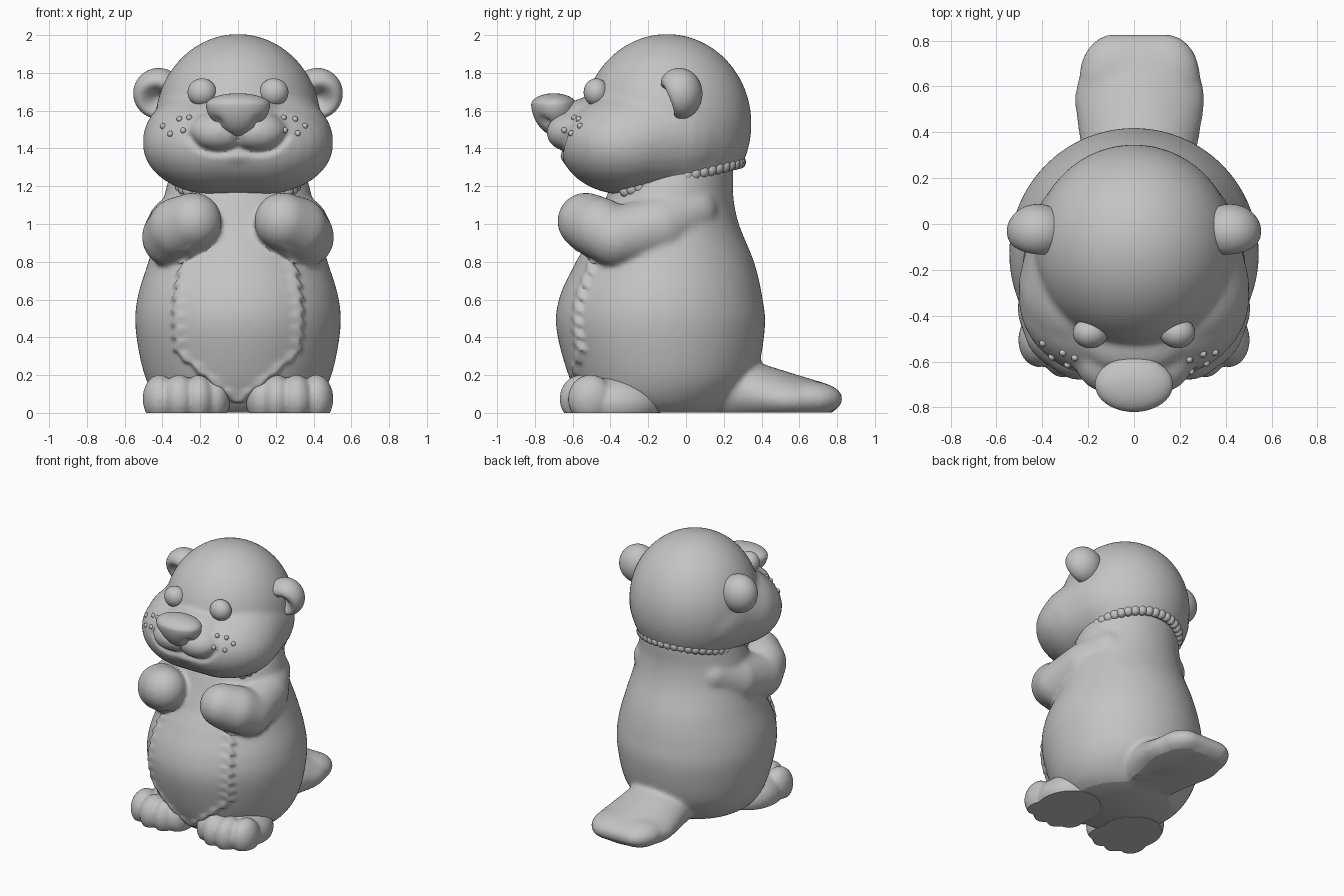
import bpy, bmesh, math
from mathutils import Vector, Matrix

cube = bpy.data.objects.get("Cube")
if cube:
    bpy.data.objects.remove(cube, do_unlink=True)

grey = bpy.data.materials.new("plain grey")
grey.use_nodes = True
grey.diffuse_color = (0.55, 0.55, 0.55, 1)
for node in grey.node_tree.nodes:
    if node.type == 'BSDF_PRINCIPLED':
        node.inputs["Base Color"].default_value = (0.55, 0.55, 0.55, 1)


def ball(bm, centre, radii, seg=32):
    m = Matrix.Translation(centre) @ Matrix.Diagonal((*radii, 1))
    bmesh.ops.create_uvsphere(bm, u_segments=seg, v_segments=seg // 2, radius=1, matrix=m)


def chain(bm, a, ra, b, rb, steps=8):
    """Row of balls from a to b, with changing radii."""
    for i in range(steps + 1):
        t = i / steps
        ball(bm, Vector(a).lerp(Vector(b), t), Vector(ra).lerp(Vector(rb), t))


def spline(rows, steps):
    """Catmull-Rom through rows of numbers."""
    out = []
    for i in range(len(rows) - 1):
        p = [rows[max(0, min(len(rows) - 1, i + k))] for k in (-1, 0, 1, 2)]
        for s in range(steps):
            t = s / steps
            out.append([0.5 * (2 * b + (c - a) * t + (2 * a - 5 * b + 4 * c - d) * t * t
                               + (3 * b - a - 3 * c + d) * t ** 3)
                        for a, b, c, d in zip(*p)])
    return out + [list(rows[-1])]


def loft(bm, rows, n=64):
    """Oval rings given as height, half width, front y, back y."""
    rings = []
    for z, w, f, b in rows:
        angles = [2 * math.pi * i / n for i in range(n)]
        rings.append([bm.verts.new((w * math.cos(a), (f + b) / 2 + (b - f) / 2 * math.sin(a), z))
                      for a in angles])
    for lo, hi in zip(rings, rings[1:]):
        for i in range(n):
            j = (i + 1) % n
            bm.faces.new((lo[i], lo[j], hi[j], hi[i]))
    bm.faces.new(rings[0][::-1])
    bm.faces.new(rings[-1])


def make(name, bm):
    mesh = bpy.data.meshes.new(name)
    bm.to_mesh(mesh)
    bm.free()
    obj = bpy.data.objects.new(name, mesh)
    bpy.context.collection.objects.link(obj)
    mesh.materials.append(grey)
    return obj


def blend(obj, voxel, rounds):
    """Fuse overlapping solids into one soft skin."""
    mod = obj.modifiers.new("fuse", 'REMESH')
    mod.mode = 'VOXEL'
    mod.voxel_size = voxel
    mod = obj.modifiers.new("soften", 'SMOOTH')
    mod.factor = 0.5
    mod.iterations = rounds
    bpy.context.view_layer.update()
    deps = bpy.context.evaluated_depsgraph_get()
    mesh = bpy.data.meshes.new_from_object(obj.evaluated_get(deps))
    obj.modifiers.clear()
    obj.data = mesh
    mesh.materials.clear()
    mesh.materials.append(grey)


def cut(obj, point, normal, relax=0):
    """Relax the skin, slice away the far side of the plane and cap it."""
    bm = bmesh.new()
    bm.from_mesh(obj.data)
    for _ in range(relax):
        bmesh.ops.smooth_vert(bm, verts=bm.verts, factor=0.5,
                              use_axis_x=True, use_axis_y=True, use_axis_z=True)
    bmesh.ops.bisect_plane(bm, geom=bm.verts[:] + bm.edges[:] + bm.faces[:], plane_co=point,
                           plane_no=normal, clear_inner=True)
    bmesh.ops.holes_fill(bm, edges=[e for e in bm.edges if e.is_boundary], sides=0)
    bm.to_mesh(obj.data)
    bm.free()


def dent(obj, centre, axis, size, depth):
    """Press a soft hollow into the side facing the axis."""
    axis = Vector(axis).normalized()
    for v in obj.data.vertices:
        rel = v.co - Vector(centre)
        along = rel.dot(axis)
        if along > 0:
            v.co -= axis * depth * math.exp(-((rel - axis * along).length / size) ** 2)


# body with arms and flat tail
bm = bmesh.new()
loft(bm, spline([(-0.03, 0.28, -0.43, 0.15), (0.05, 0.41, -0.53, 0.26), (0.2, 0.495, -0.61, 0.37),
                 (0.45, 0.543, -0.675, 0.418), (0.62, 0.53, -0.655, 0.403), (0.8, 0.475, -0.57, 0.36),
                 (1.0, 0.42, -0.48, 0.28), (1.15, 0.39, -0.42, 0.25), (1.3, 0.35, -0.35, 0.25),
                 (1.45, 0.30, -0.30, 0.22)], 8))
for s in (-1, 1):
    arm = [((s * 0.25, 0.04, 1.07), 0.13), ((s * 0.315, -0.14, 0.985), 0.168),
           ((s * 0.35, -0.37, 0.93), 0.16), ((s * 0.315, -0.46, 0.98), 0.163),
           ((s * 0.237, -0.53, 1.015), 0.152)]
    for (a, ra), (b, rb) in zip(arm, arm[1:]):
        chain(bm, a, [ra] * 3, b, [rb] * 3)
chain(bm, (0.02, 0.25, 0.12), (0.24, 0.2, 0.18), (0.025, 0.54, 0.07), (0.285, 0.285, 0.12))
chain(bm, (-0.09, 0.64, 0.075), (0.15, 0.19, 0.095), (0.14, 0.64, 0.075), (0.15, 0.19, 0.095))
body = make("body", bm)
blend(body, 0.0135, 14)

# raised belly patch with a ragged fur edge
normals = [v.normal.copy() for v in body.data.vertices]
for v, n in zip(body.data.vertices, normals):
    x, y, z = v.co
    if y < -0.2 and z < 0.9:
        side = 0.335 - 0.5 * (z - 0.5) ** 2 - 0.9 * max(0, 0.32 - z)
        side += 0.032 * (1 - (z / 0.066) % 1)
        t = max(0, min(1, (side - abs(x)) / 0.025))
        rim = 1 + 1.2 * math.exp(-((side - abs(x) - 0.03) / 0.03) ** 2)
        v.co += n * 0.012 * rim * t * t * (3 - 2 * t) * min(1, (0.9 - z) / 0.1)
cut(body, (0, 0, 0.002), (0, 0, 1), 2)

# feet with four toes each
for s, label in ((-1, "right"), (1, "left")):
    bm = bmesh.new()
    ball(bm, (s * 0.275, -0.37, 0.05), (0.22, 0.25, 0.155))
    for x, y, r in ((0.125, -0.5, 0.085), (0.205, -0.545, 0.085), (0.31, -0.55, 0.09), (0.415, -0.505, 0.09)):
        ball(bm, (s * x, y, 0.075), (r, 0.12, 0.128))
    foot = make(label + "_foot", bm)
    blend(foot, 0.012, 6)
    cut(foot, (0, 0, 0), (0, 0, 1))

# head: skull, cheeks, bridge, muzzle pads and chin
bm = bmesh.new()
ball(bm, (0, -0.1, 1.53), (0.44, 0.447, 0.476), 64)
chain(bm, (-0.12, -0.32, 1.42), (0.385, 0.35, 0.265), (0.12, -0.32, 1.42), (0.385, 0.35, 0.265), 4)
for s in (-1, 1):
    chain(bm, (s * 0.08, -0.1, 1.48), (0.38, 0.38, 0.33), (s * 0.165, -0.28, 1.44), (0.34, 0.33, 0.27))
    ball(bm, (s * 0.1, -0.585, 1.485), (0.165, 0.155, 0.115))
ball(bm, (0, -0.48, 1.575), (0.24, 0.18, 0.1))
ball(bm, (0, -0.54, 1.37), (0.17, 0.13, 0.08))
head = make("head", bm)
blend(head, 0.0125, 14)

# smile line pressed into the muzzle
smile = spline([(0, 1.48), (0, 1.41), (0.06, 1.385), (0.14, 1.383), (0.21, 1.41), (0.255, 1.465)], 10)
for v in head.data.vertices:
    x, y, z = v.co
    if y < -0.4 and abs(x) < 0.32 and 1.32 < z < 1.54:
        d = min(math.hypot(abs(x) - px, z - pz) for px, pz in smile)
        v.co.y += 0.024 * math.exp(-(d / 0.017) ** 2)
slope = 0.25
cut(head, (0, 0.28, 1.32), (0, -slope, 1), 3)
head.data.update()
bpy.context.view_layer.update()

# fur tufts along the lower edge of the head
bm = bmesh.new()
for i in range(37):
    a = math.radians(-40 + 260 * i / 36)
    aim = Vector((math.cos(a), math.sin(a), slope * math.sin(a)))
    hit, spot, _, _ = head.ray_cast(Vector((0, -0.1, 1.24)), aim)
    if hit:
        ball(bm, spot - aim.normalized() * 0.026 - Vector((0, 0, 0.008)), (0.034, 0.034, 0.036), 16)
make("collar_tufts", bm)

# whisker beads, slightly uneven from side to side
bm = bmesh.new()
for x, z in ((0.242, 1.563), (0.302, 1.555), (0.354, 1.52), (0.248, 1.497), (0.316, 1.48),
             (-0.258, 1.563), (-0.31, 1.556), (-0.397, 1.518), (-0.29, 1.495), (-0.358, 1.477)):
    hit, spot, _, _ = head.ray_cast(Vector((x, -1.5, z)), Vector((0, 1, 0)))
    if hit:
        ball(bm, spot, (0.016, 0.016, 0.016), 12)
make("whisker_beads", bm)

# nose: wide flat top narrowing to the lip
bm = bmesh.new()
ball(bm, (0, 0, 0), (1, 1, 1), 48)
for v in bm.verts:
    x, y, z = v.co
    wide = 1 if z > 0 else 1 - 0.35 * z * z
    v.co = (0.17 * x * wide, -0.70 + 0.12 * y - 0.015 * min(0, z),
            1.63 + z * (0.062 if z > 0 else 0.165))
nose = make("nose", bm)
for s in (-1, 1):
    dent(nose, (s * 0.085, -0.68, 1.555), (s * 0.3, -1, -0.2), 0.024, 0.03)

# eyes and cupped ears
for s, label in ((-1, "right"), (1, "left")):
    bm = bmesh.new()
    ball(bm, (s * 0.19, -0.475, 1.697), (0.077, 0.067, 0.074))
    make(label + "_eye", bm)
    bm = bmesh.new()
    ball(bm, (s * 0.42, -0.035, 1.69), (0.135, 0.122, 0.136), 64)
    ear = make(label + "_ear", bm)
    dent(ear, (s * 0.41, -0.035, 1.67), (s * 0.3, -1, -0.25), 0.07, 0.12)

# smooth shading on every part
bpy.ops.object.select_all(action='DESELECT')
for obj in bpy.context.collection.objects:
    if obj.type == 'MESH' and grey.name in obj.data.materials:
        obj.select_set(True)
        bpy.context.view_layer.objects.active = obj
bpy.ops.object.shade_smooth_by_angle(angle=math.radians(40))
